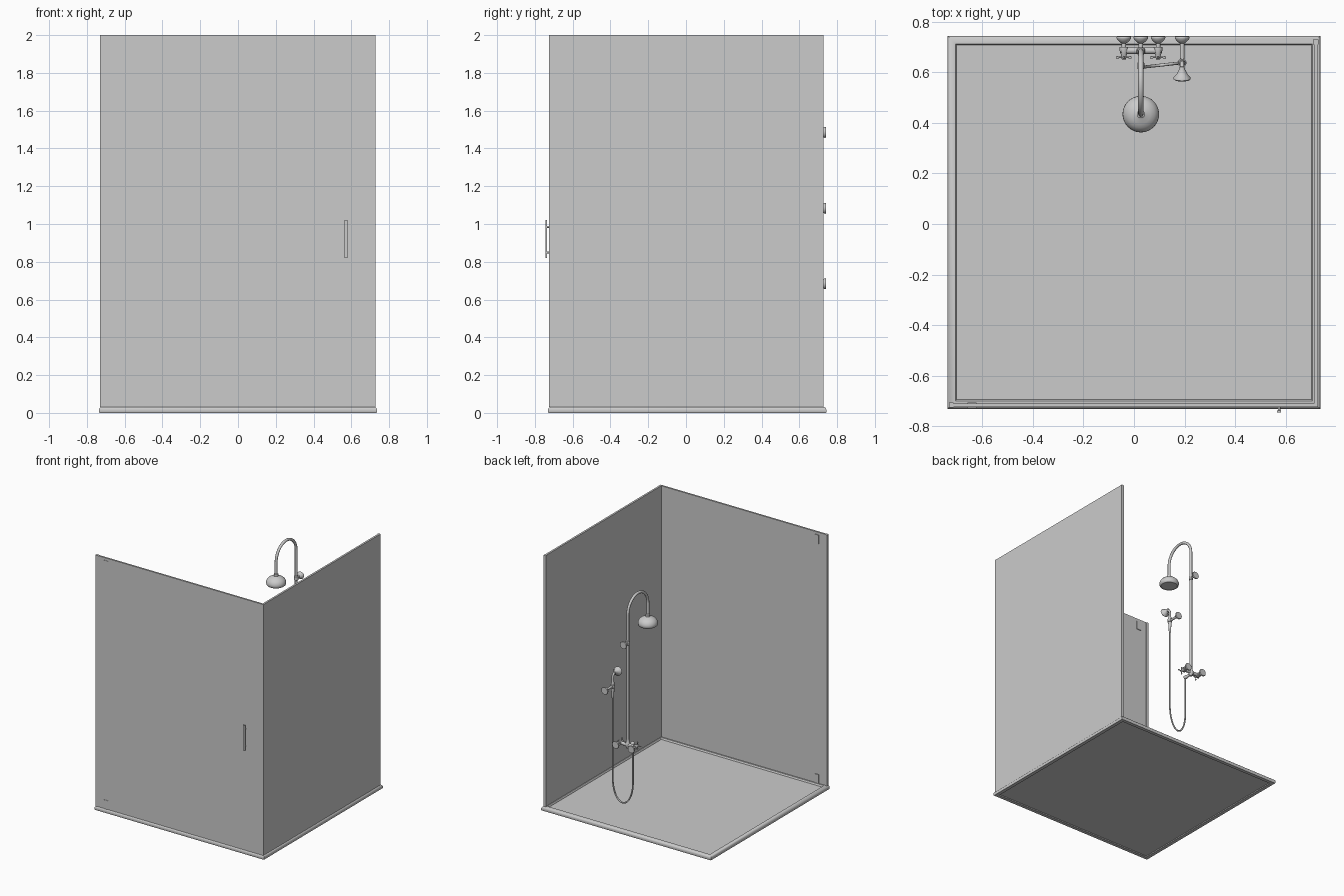
import bpy, bmesh, math
from mathutils import Vector

if "Cube" in bpy.data.objects:
    bpy.data.objects.remove(bpy.data.objects["Cube"])

def finish(name, bm, smooth=True):
    bmesh.ops.recalc_face_normals(bm, faces=bm.faces)
    me = bpy.data.meshes.new(name)
    bm.to_mesh(me)
    bm.free()
    ob = bpy.data.objects.new(name, me)
    bpy.context.collection.objects.link(ob)
    if smooth:
        shade(ob)
    return ob

def shade(ob):
    bpy.ops.object.select_all(action='DESELECT')
    ob.select_set(True)
    bpy.context.view_layer.objects.active = ob
    bpy.ops.object.shade_smooth_by_angle(angle=math.radians(40))

def box(name, x, y, z):
    bm = bmesh.new()
    bmesh.ops.create_cube(bm, size=1)
    for v in bm.verts:
        v.co = [(r[0] + r[1]) / 2 + c * (r[1] - r[0]) for r, c in zip((x, y, z), v.co)]
    return finish(name, bm, False)

def lathe(name, origin, axis, profile, n=32):
    """Spin (radius, distance) points around an axis, capping both ends."""
    q = Vector((0, 0, 1)).rotation_difference(Vector(axis).normalized())
    bm = bmesh.new()
    rings = [[bm.verts.new(Vector(origin) + q @ Vector((r * math.cos(2 * math.pi * i / n),
              r * math.sin(2 * math.pi * i / n), d))) for i in range(n)] for r, d in profile]
    skin(bm, rings)
    return finish(name, bm)

def skin(bm, rings):
    for a, b in zip(rings, rings[1:]):
        for i in range(len(a)):
            j = (i + 1) % len(a)
            bm.faces.new((a[i], a[j], b[j], b[i]))
    bm.faces.new(rings[0])
    bm.faces.new(rings[-1])

def tube(name, pts, r):
    cu = bpy.data.curves.new(name, 'CURVE')
    cu.dimensions = '3D'
    cu.bevel_depth, cu.bevel_resolution, cu.use_fill_caps = r, 4, True
    sp = cu.splines.new('POLY')
    sp.points.add(len(pts) - 1)
    for p, c in zip(sp.points, pts):
        p.co = (*c, 1)
    ob = bpy.data.objects.new(name, cu)
    bpy.context.collection.objects.link(ob)
    bpy.ops.object.select_all(action='DESELECT')
    ob.select_set(True)
    bpy.context.view_layer.objects.active = ob
    bpy.ops.object.convert(target='MESH')
    shade(bpy.context.view_layer.objects.active)

def arc(c, u, v, a0, a1, n=20):
    c, u, v = Vector(c), Vector(u), Vector(v)
    return [c + u * math.cos(a0 + (a1 - a0) * i / n) + v * math.sin(a0 + (a1 - a0) * i / n)
            for i in range(n + 1)]

# shower tray: stacked rectangles, (inset, height)
bm = bmesh.new()
rings = []
for s, z in [(.034, .006), (.03, 0), (.003, 0), (0, .004), (0, .018), (.003, .025), (.009, .03),
             (.031, .03), (.034, .027), (.036, .018)]:
    x0, x1, y0, y1 = -.737 + s, .737 - s, -.73 + s, .743 - s
    rings.append([bm.verts.new((x, y, z)) for x, y in ((x0, y0), (x1, y0), (x1, y1), (x0, y1))])
skin(bm, rings)
finish("shower_tray", bm)

# glass walls with wall profiles at their free ends
box("front_glass_door", (-.715, .727), (-.724, -.71), (.03, 2))
box("side_glass_panel", (.712, .727), (-.71, .712), (.03, 2))
box("front_wall_profile", (-.731, -.713), (-.726, -.706), (.03, 2))
box("side_wall_profile", (.708, .729), (.71, .728), (.03, 2))

# door hinges
for name, z in (("lower", .03), ("upper", 1.91)):
    box(name + "_door_hinge", (-.657, -.622), (-.7265, -.7045), (z, z + .07))

# door handle
box("door_handle_bar", (.565, .581), (-.745, -.737), (.82, 1.02))
for name, z in (("lower", .85), ("upper", .985)):
    lathe(name + "_handle_post", (.573, -.722, z), (0, -1, 0), [(.005, 0), (.005, .017)], 16)

# wall flanges and their stubs
FLANGE = [(.027, 0), (.029, .004), (.028, .009), (.02, .019), (.014, .024), (.009, .027)]
def flange(name, x, z, reach):
    lathe(name, (x, .741, z), (0, -1, 0), FLANGE + [(.009, reach)])

flange("riser_wall_bracket", .027, 1.485, .06)
flange("handset_wall_bracket", .19, 1.083, .09)
flange("left_mixer_flange", -.04, .684, .05)
flange("right_mixer_flange", .095, .684, .05)

# mixer bar
lathe("mixer_bar", (-.055, .685, .684), (1, 0, 0),
      [(.008, 0), (.013, .004), (.013, .161), (.008, .165)])
lathe("mixer_centre_body", (.027, .683, .655), (0, 0, 1),
      [(.01, 0), (.012, .01), (.018, .018), (.018, .04), (.012, .05), (.012, .07)])
lathe("hose_outlet", (.027, .685, .67), (0, -1, 0), [(.01, 0), (.01, .045), (.014, .05), (.014, .07), (.009, .075)])

# cross-handle taps
for name, x in (("left", -.04), ("right", .095)):
    lathe(name + "_tap_body", (x, .70, .684), (0, -1, 0),
          [(.017, 0), (.018, .012), (.012, .03), (.009, .04), (.009, .048), (.005, .051)])
    for part, ax in (("a", (1, 0, 0)), ("b", (0, 0, 1))):
        o = Vector((x, .658, .684)) - Vector(ax) * .031
        lathe(name + "_tap_cross_" + part, o, ax,
              [(.003, 0), (.005, .003), (.005, .008), (.003, .012), (.003, .05),
               (.005, .054), (.005, .059), (.003, .062)], 12)

# riser pipe with arched top
tube("riser_pipe", [(.027, .683, .69), (.027, .683, 1.2)]
     + arc((.027, .5585, 1.703), (0, .1245, 0), (0, 0, .1245), 0, math.pi, 32)
     + [(.027, .434, 1.60)], .0105)
lathe("riser_clamp", (.027, .683, 1.467), (0, 0, 1), [(.011, 0), (.015, .004), (.015, .032), (.011, .036)])

# overhead rain head
lathe("rain_head", (.027, .434, 0), (0, 0, 1),
      [(.060, 1.529), (.062, 1.526), (.069, 1.532), (.072, 1.543), (.071, 1.554), (.065, 1.568),
       (.054, 1.580), (.038, 1.589), (.022, 1.594), (.016, 1.597), (.016, 1.613), (.011, 1.617)], 48)

# hand shower in its holder
lathe("handset_grip", (.19, .637, .985), (0, 0, 1),
      [(.006, 0), (.008, .004), (.009, .03), (.013, .085), (.013, .12), (.009, .135), (.009, .155)])
tube("handset_neck", [(.19, .637, 1.12), (.19, .637, 1.15)]
     + arc((.19, .607, 1.15), (0, .03, 0), (0, 0, .03), .2, 1.5, 10), .0085)
lathe("handset_head", (.19, .622, 1.186), (0, -1, -.22),
      [(.009, 0), (.012, .012), (.022, .032), (.033, .043), (.034, .05), (.029, .054), (.027, .052)])
lathe("handset_holder", (.19, .637, 1.07), (0, 0, 1), [(.013, 0), (.017, .003), (.017, .025), (.013, .028)])

# flexible hose hanging in a loop
tube("shower_hose", [(.19, .637, .99), (.19, .637, .6)]
     + arc((.1085, .628, .36), (.0815, .009, 0), (0, 0, -.175), 0, math.pi, 32)
     + [(.027, .619, .58)]
     + arc((.027, .634, .655), (0, -.015, 0), (0, 0, .015), 0, math.pi / 2, 6), .006)
